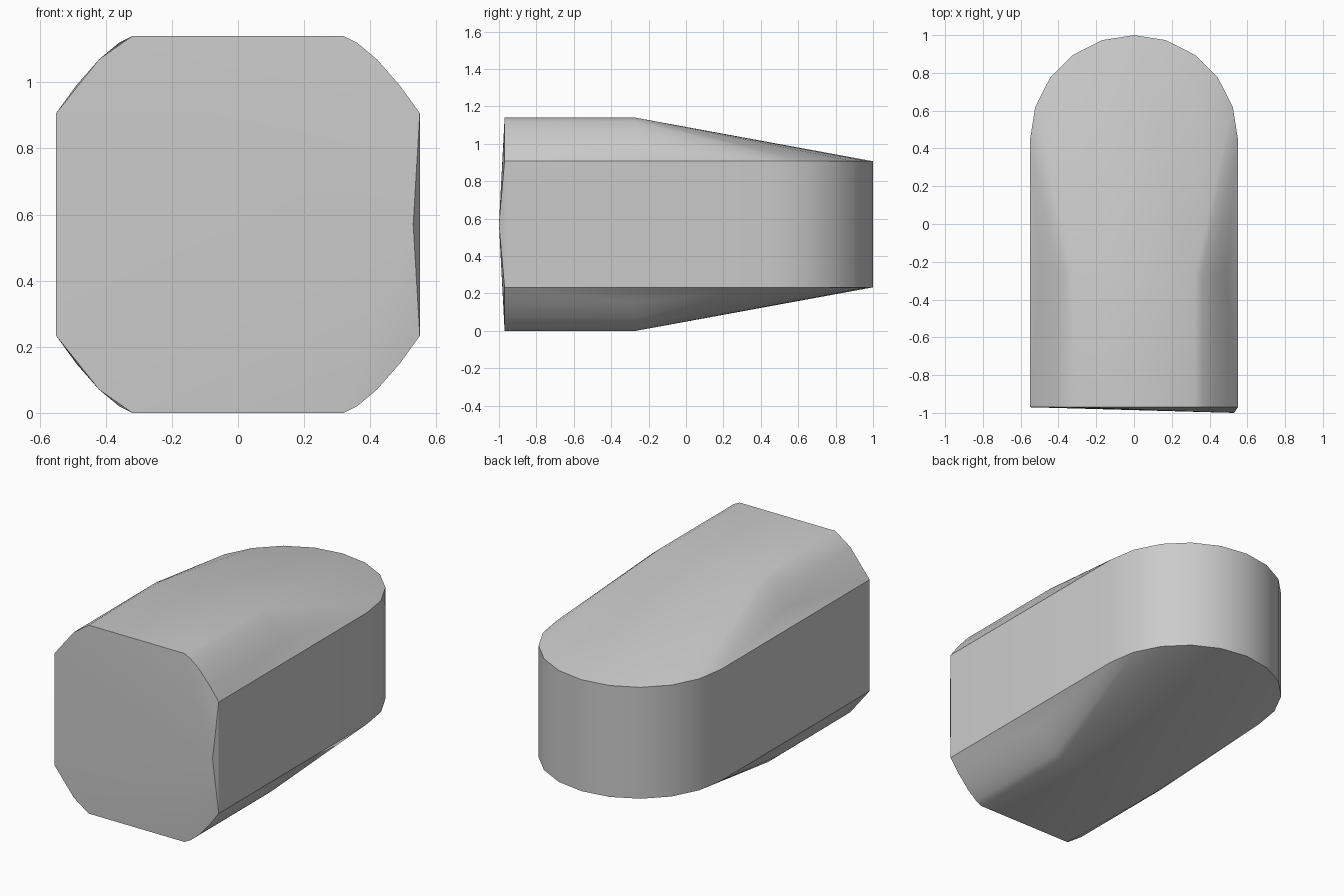
import bpy, bmesh, math

cube = bpy.data.objects.get("Cube")
if cube:
    bpy.data.objects.remove(cube, do_unlink=True)

HALF_W, MID_Z, HALF_H, RIM_H = 0.55, 0.57, 0.57, 0.337
FRONT, RIDGE_END, ARC_Y = -0.97, -0.27, 0.45

# Single flat colour
grey = bpy.data.materials.new("plain_grey")
grey.use_nodes = True
colour = (0.6, 0.6, 0.6, 1)
grey.diffuse_color = colour
grey.node_tree.nodes["Principled BSDF"].inputs["Base Color"].default_value = colour

bm = bmesh.new()


def mirrored(x, y, h):
    """Add a point above and below the middle height."""
    for side in (-1, 1):
        bm.verts.new((x, y, MID_Z + side * h))


# Rounded rear wall
for i in range(11):
    a = math.pi * i / 10
    mirrored(HALF_W * math.cos(a), ARC_Y + HALF_W * math.sin(a), RIM_H)

# Straight body with rounded shoulders
shoulder = [(0.32, HALF_H), (0.36, 0.55), (0.42, 0.50), (0.49, 0.42), (HALF_W, RIM_H)]
for side in (-1, 1):
    for i, (x, h) in enumerate(shoulder):
        mirrored(side * x, RIDGE_END, h)
        if side == 1 or i % 2 == 0:
            mirrored(side * x, FRONT, h)

# Shallow off-centre peak of the front face
bm.verts.new((0.53, -1, MID_Z))

# Wrap the points in a convex skin
hull = bmesh.ops.convex_hull(bm, input=bm.verts)
loose = {v for v in hull["geom_interior"] + hull["geom_unused"]
         if isinstance(v, bmesh.types.BMVert) and not v.link_faces}
bmesh.ops.delete(bm, geom=list(loose), context="VERTS")
bmesh.ops.dissolve_limit(bm, angle_limit=math.radians(0.2),
                         verts=bm.verts, edges=bm.edges)
bmesh.ops.recalc_face_normals(bm, faces=bm.faces)

mesh = bpy.data.meshes.new("body")
bm.to_mesh(mesh)
bm.free()
mesh.materials.append(grey)
body = bpy.data.objects.new("body", mesh)
bpy.context.collection.objects.link(body)

# Soft shoulders and rear wall, crisp rims
bpy.ops.object.select_all(action="DESELECT")
body.select_set(True)
bpy.context.view_layer.objects.active = body
bpy.ops.object.shade_smooth_by_angle(angle=math.radians(30))
